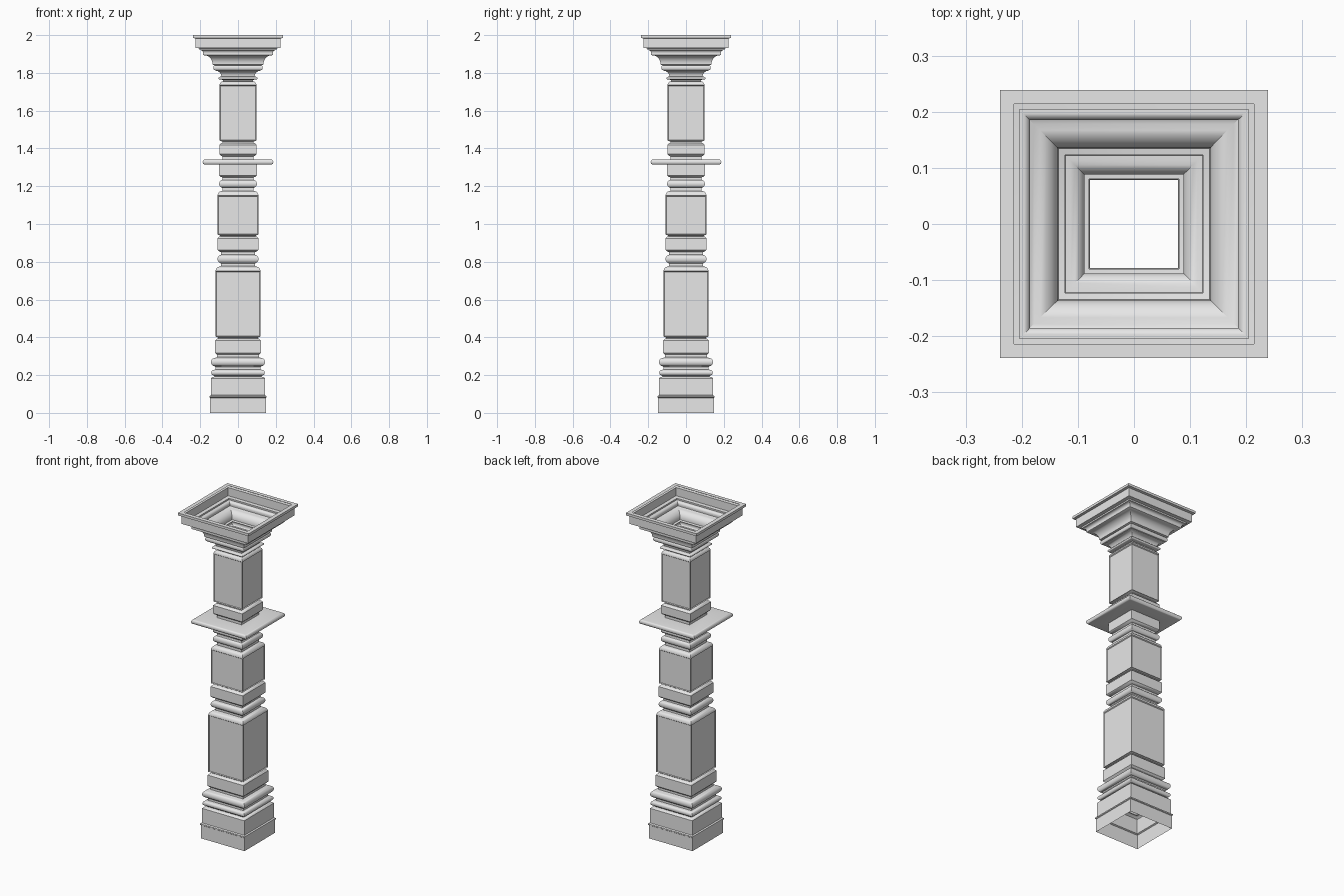
import bpy, bmesh, math

cube = bpy.data.objects.get("Cube")
if cube:
    bpy.data.objects.remove(cube, do_unlink=True)

stone = bpy.data.materials.new("light_grey_stone")
stone.use_nodes = True
stone.diffuse_color = (0.8, 0.8, 0.8, 1)
stone.node_tree.nodes["Principled BSDF"].inputs["Base Color"].default_value = (0.8, 0.8, 0.8, 1)


def arc(half, z, rx, rz, start, end, steps=6):
    """Elliptical moulding curve, angles in degrees from outward to up."""
    pts = []
    for i in range(steps + 1):
        a = math.radians(start + (end - start) * i / steps)
        pts.append((half + rx * math.cos(a), z + rz * math.sin(a)))
    return pts


def bead(half, z0, z1, depth=0.015):
    """Rounded ring between two heights."""
    return arc(half - depth, (z0 + z1) / 2, depth, (z1 - z0) / 2, -90, 90, 8)


def block(half, z0, z1, r=0.008):
    """Straight band with small chamfers."""
    return [(half - r, z0), (half, z0 + r), (half, z1 - r), (half - r, z1)]


def panel_block(half, z0, z1, shoulder=0.025):
    """Tall block with a rounded shoulder; its long faces get sunk panels."""
    return [(half - 0.012, z0), (half, z0 + 0.004)] + \
        arc(half - shoulder, z1 - shoulder, shoulder, shoulder, 0, 90)


def square_shell(name, profile):
    """Sweep a (half width, height) profile round a square."""
    bm = bmesh.new()
    rings = [[bm.verts.new((sx * h, sy * h, z))
              for sx, sy in ((-1, -1), (1, -1), (1, 1), (-1, 1))] for h, z in profile]
    panels = []
    for (low, high) in zip(rings, rings[1:]):
        for i in range(4):
            j = (i + 1) % 4
            face = bm.faces.new((low[i], low[j], high[j], high[i]))
            if high[i].co.z - low[i].co.z > 0.15:
                panels.append(face)
    # Framed sunk panels
    if panels:
        bmesh.ops.inset_individual(bm, faces=panels, thickness=0.009, use_even_offset=True)
        bmesh.ops.inset_individual(bm, faces=panels, thickness=0.004, depth=-0.005,
                                   use_even_offset=True)
    mesh = bpy.data.meshes.new(name)
    bm.to_mesh(mesh)
    bm.free()
    mesh.materials.append(stone)
    obj = bpy.data.objects.new(name, mesh)
    bpy.context.collection.objects.link(obj)
    bpy.ops.object.select_all(action='DESELECT')
    obj.select_set(True)
    bpy.context.view_layer.objects.active = obj
    bpy.ops.object.shade_smooth_by_angle(angle=math.radians(32))


# Plinth and stacked base mouldings
square_shell("base", [(0.147, 0), (0.147, 0.08), (0.151, 0.083), (0.151, 0.09), (0.143, 0.094),
                      (0.143, 0.183), (0.135, 0.19), (0.123, 0.192)]
             + bead(0.142, 0.198, 0.228) + [(0.12, 0.23), (0.12, 0.242)]
             + bead(0.143, 0.248, 0.29, 0.018) + [(0.11, 0.295), (0.11, 0.308)]
             + block(0.121, 0.31, 0.392) + [(0.105, 0.395)])

# Lower shaft with tall panels
square_shell("lower_shaft", [(0.105, 0.395)] + panel_block(0.119, 0.4, 0.775)
             + [(0.09, 0.778), (0.09, 0.79)] + bead(0.109, 0.795, 0.835)
             + [(0.09, 0.838), (0.09, 0.852)] + block(0.109, 0.855, 0.932)
             + [(0.093, 0.935)])

# Middle shaft with short panels
square_shell("middle_shaft", [(0.093, 0.935)] + panel_block(0.108, 0.94, 1.175)
             + [(0.083, 1.178), (0.083, 1.19)] + bead(0.1, 1.193, 1.232)
             + [(0.083, 1.235), (0.083, 1.247)] + block(0.1, 1.25, 1.315)[:3]
             + [(0.1, 1.314)])

# Wide thin shelf
square_shell("shelf", [(0.1, 1.314)] + bead(0.187, 1.314, 1.342, 0.012) + [(0.083, 1.342)])

# Upper shaft with panels
square_shell("upper_shaft", [(0.083, 1.342), (0.083, 1.358)] + block(0.099, 1.362, 1.427)
             + [(0.083, 1.43), (0.083, 1.436)] + panel_block(0.098, 1.438, 1.755, 0.02)
             + [(0.08, 1.757)])

# Flared capital with open top
square_shell("capital", [(0.08, 1.757), (0.08, 1.763)] + bead(0.104, 1.765, 1.779, 0.008)
             + [(0.088, 1.782)] + arc(0.122, 1.782, -0.034, 0.03, 0, 90)
             + bead(0.131, 1.814, 1.84, 0.008) + [(0.135, 1.844)]
             + arc(0.178, 1.848, -0.043, 0.045, 0, 90)
             + [(0.185, 1.896), (0.185, 1.905)] + arc(0.2, 1.905, -0.015, 0.016, 0, 90)
             + [(0.204, 1.921), (0.204, 1.93), (0.225, 1.932), (0.225, 1.982),
                (0.239, 1.985), (0.239, 2), (0.214, 2)])
